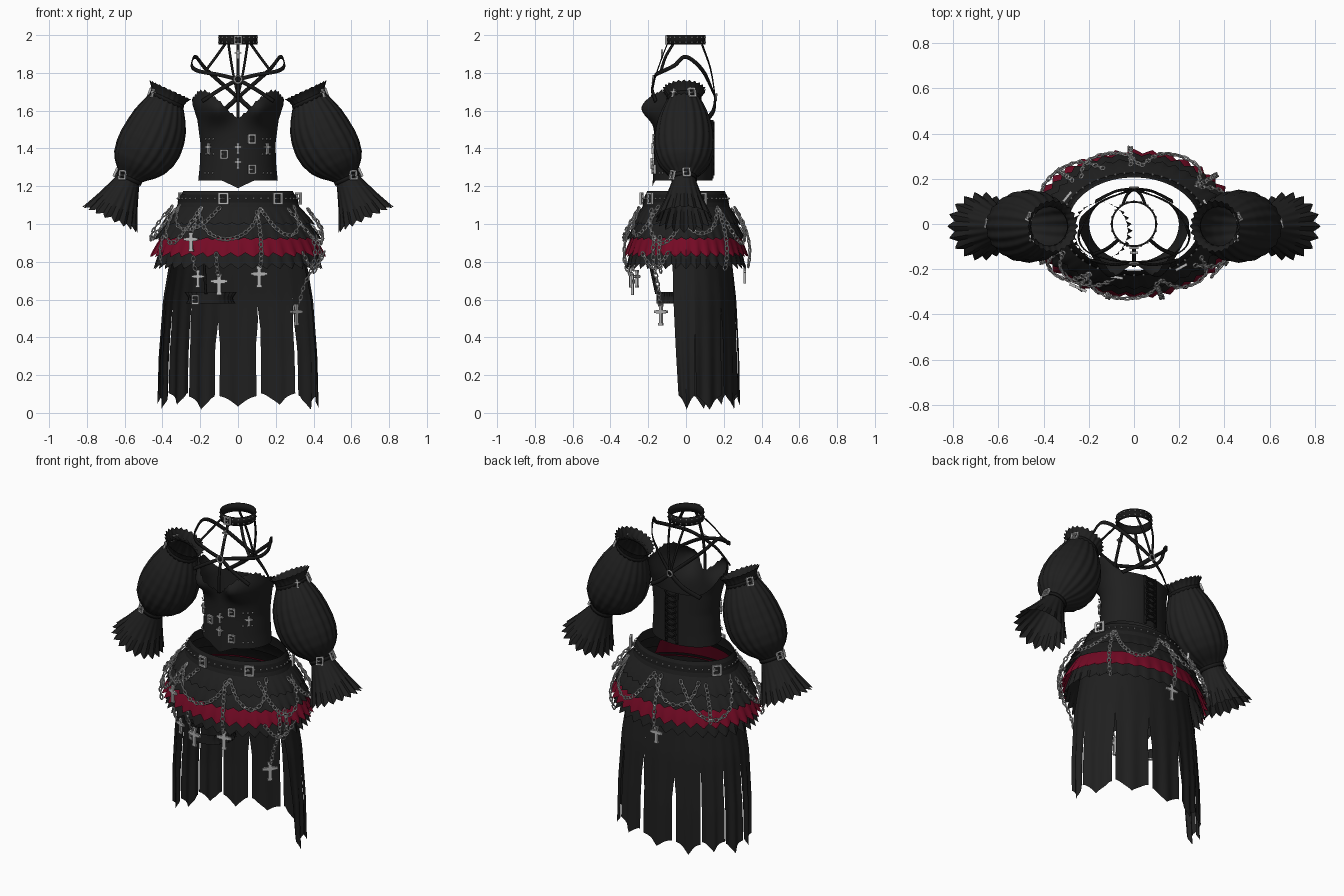
import bpy, bmesh, math, random
from math import sin, cos, pi, radians
from mathutils import Vector as V, Matrix

random.seed(4)
cube = bpy.data.objects.get("Cube")
if cube:
    bpy.data.objects.remove(cube)


def material(name, rgb, rough=0.8):
    m = bpy.data.materials.new(name)
    m.use_nodes = True
    m.diffuse_color = (*rgb, 1)
    b = m.node_tree.nodes["Principled BSDF"]
    b.inputs["Base Color"].default_value = (*rgb, 1)
    b.inputs["Roughness"].default_value = rough
    return m


CLOTH = material("black cloth", (0.014, 0.014, 0.014))
LEATHER = material("black leather", (0.009, 0.009, 0.009))
RED = material("dark red cloth", (0.175, 0.003, 0.018))
SILVER = material("dull silver", (0.48, 0.48, 0.48))


# ---- helpers ----
def grid(bm, fn, nu, nv, cu=False, cv=False):
    rows = [[bm.verts.new(fn(i / nu, j / nv)) for i in range(nu + (not cu))]
            for j in range(nv + (not cv))]
    for j in range(nv):
        a, b = rows[j], rows[(j + 1) % len(rows)]
        for i in range(nu):
            k = (i + 1) % len(a)
            bm.faces.new((a[i], a[k], b[k], b[i]))


def finish(name, bm, mat, thick=0, angle=40):
    bmesh.ops.recalc_face_normals(bm, faces=bm.faces)
    me = bpy.data.meshes.new(name)
    bm.to_mesh(me)
    bm.free()
    me.materials.append(mat)
    ob = bpy.data.objects.new(name, me)
    bpy.context.collection.objects.link(ob)
    if thick:
        mod = ob.modifiers.new("thickness", "SOLIDIFY")
        mod.thickness = thick
        mod.offset = 0
    bpy.ops.object.select_all(action="DESELECT")
    ob.select_set(True)
    bpy.context.view_layer.objects.active = ob
    bpy.ops.object.shade_smooth_by_angle(angle=radians(angle))


def sheet(name, fn, nu, nv, mat, cu=False, thick=0):
    bm = bmesh.new()
    grid(bm, fn, nu, nv, cu)
    finish(name, bm, mat, thick)


def at(x, table):
    # linear lookup in a table of (x, y)
    if x <= table[0][0]:
        return table[0][1]
    for (a, p), (b, q) in zip(table, table[1:]):
        if x <= b:
            return p + (q - p) * (x - a) / (b - a)
    return table[-1][1]


def spline(pts, t):
    n = len(pts) - 1
    i = min(int(t * n), n - 1)
    f = t * n - i
    a, b, c, d = (pts[max(0, min(n, k))] for k in (i - 1, i, i + 1, i + 2))
    return b + ((c - a) * f + (a * 2 - b * 5 + c * 4 - d) * f * f
                + (b * 3 - a - c * 3 + d) * f ** 3) * 0.5


def tri(x):
    return abs((x % 1) * 2 - 1) * 2 - 1


def strap(name, pts, width=0.016):
    pts = [V(p) for p in pts]

    def fn(u, v):
        p = spline(pts, u)
        t = spline(pts, min(1, u + 0.02)) - spline(pts, max(0, u - 0.02))
        side = t.cross(V((p.x, p.y, 0.03))).normalized()
        return p + side * width * (v - 0.5)
    sheet(name, fn, 8 * (len(pts) - 1), 1, LEATHER, thick=0.006)


def outward(p, n):
    # frame with z along the outward direction and y pointing up
    n = n.normalized()
    x = V((0, 0, 1)).cross(n).normalized()
    return Matrix.Translation(p) @ Matrix((x, n.cross(x), n)).transposed().to_4x4()


def box(bm, m, x, y, w, h, d=0.012):
    bmesh.ops.create_cube(bm, size=1, matrix=m @ Matrix.Translation((x, y, 0)) @ Matrix.Diagonal((w, h, d, 1)))


def cross(bm, m, s):
    box(bm, m, 0, 0, s * 0.2, s)
    box(bm, m, 0, s * 0.16, s * 0.62, s * 0.2)
    for x, y in ((0, 0.5), (0, -0.5), (0.31, 0.16), (-0.31, 0.16)):
        box(bm, m, x * s, y * s, s * 0.28, s * 0.14)


def buckle(bm, m, s):
    for k in (-1, 1):
        box(bm, m, 0, k * s * 0.5, s, s * 0.2)
        box(bm, m, k * s * 0.42, 0, s * 0.2, s)
    box(bm, m, -s * 0.2, 0, s * 0.6, s * 0.14)


def stud(bm, p, r=0.006):
    bmesh.ops.create_icosphere(bm, subdivisions=1, radius=r, matrix=Matrix.Translation(p))


def ring(bm, p, t, s, L, W, r=0.0042, n=10):
    nrm = t.cross(s)
    grid(bm, lambda u, v: p + t * cos(2 * pi * u) * (L + r * cos(2 * pi * v))
         + s * sin(2 * pi * u) * (W + r * cos(2 * pi * v)) + nrm * r * sin(2 * pi * v), n, 5, True, True)


def chain(bm, pts, step=0.025):
    dense = [spline(pts, i / 300) for i in range(301)]
    walked, k = 0, 0
    for a, b in zip(dense, dense[1:]):
        walked += (b - a).length
        if walked >= step:
            walked, k = 0, k + 1
            t = (b - a).normalized()
            n = V((b.x, b.y, 0)).normalized()
            s = t.cross(n).normalized()
            side = s + n * 0.3 if k % 2 else s - n * 0.7
            ring(bm, b, t, side.normalized(), 0.016, 0.01)


# ---- bodice ----
WIDTH = [(1.19, 0.215), (1.3, 0.203), (1.42, 0.198), (1.55, 0.215), (1.63, 0.24), (1.72, 0.25)]
FRONT = [(1.19, 0.178), (1.4, 0.168), (1.55, 0.17), (1.72, 0.17)]


def body(th, z, off=0.0):
    w = at(z, WIDTH) + off
    x = w * cos(th)
    if sin(th) > 0:
        return V((x, (0.14 + off) * sin(th), z))
    bust = 0.085 * math.exp(-((abs(x) - 0.115) / 0.08) ** 2 - ((z - 1.61) / 0.075) ** 2)
    return V((x, (at(z, FRONT) + off) * sin(th) - bust * min(1, -3 * sin(th)), z))


TOP = [(0, 1.56), (0.04, 1.585), (0.1, 1.65), (0.17, 1.705), (0.21, 1.705), (0.25, 1.66)]


def bodice(u, v):
    th = 2 * pi * u
    ax = 0.25 * abs(cos(th))
    if sin(th) < 0:
        top, low = at(ax, TOP) + 0.007 * tri(u * 48), 1.23 - 0.04 * max(0, 1 - ax / 0.1)
    else:
        top, low = 1.55 + 0.11 * abs(cos(th)) ** 10, 1.23
    return body(th, low + (top - low) * v)


sheet("bodice", bodice, 144, 28, CLOTH, True)
bm = bmesh.new()
for x, z, kind in ((0, 1.4, cross), (0, 1.32, cross), (-0.15, 1.4, cross), (0.15, 1.4, cross),
                   (-0.07, 1.37, buckle), (0.07, 1.45, buckle), (0.07, 1.29, buckle)):
    p = body(-math.acos(x / 0.2), z, 0.009)
    kind(bm, outward(p, V((p.x * 0.6, p.y, 0))), 0.05 if kind == cross else 0.042)
for z in (1.45, 1.37, 1.27):
    for a in (-145, -137, -129, -51, -43, -35):
        stud(bm, body(radians(a), z, 0.007))
finish("bodice_metalwork", bm, SILVER)
for s in (-1, 1):
    strap("lacing_edge", [body(radians(90 + s * 10), z, 0.004) for z in (1.24, 1.35, 1.45, 1.55)], 0.014)
    strap("back_lacing", [body(radians(90 + s * (9 if i % 2 else -9)), 1.26 + i * 0.035, 0.01)
                          for i in range(9)], 0.008)

# ---- choker and harness ----
sheet("choker", lambda u, v: V((0.098 * cos(2 * pi * u), 0.098 * sin(2 * pi * u), 1.95 + 0.05 * v)),
      40, 1, LEATHER, True, 0.008)
bm = bmesh.new()
for i in range(20):
    for z in (1.962, 1.988):
        stud(bm, V((0.102 * cos(pi * i / 10), 0.102 * sin(pi * i / 10), z)), 0.005)
buckle(bm, outward(V((0, -0.105, 1.975)), V((0, -1, 0))), 0.04)
for p, r in (((0, -0.175, 1.765), 0.02), ((0, 0.16, 1.67), 0.018)):
    ring(bm, V(p), V((1, 0, 0)), V((0, 0.1, 1)), r, r, 0.005, 16)
cross(bm, outward(V((0, -0.127, 1.9)), V((0, -1, 0))), 0.04)
finish("harness_metalwork", bm, SILVER)
strap("throat_strap", [(0, -0.1, 1.95), (0, -0.135, 1.86), (0, -0.165, 1.765), (0, -0.185, 1.65), (0, -0.185, 1.56)])
for s in (-1, 1):
    strap("neck_strap", [(s * 0.07, -0.07, 1.95), (s * 0.12, -0.11, 1.88), (s * 0.18, -0.135, 1.8)])
    strap("shoulder_loop", [(0, -0.168, 1.765), (s * 0.1, -0.16, 1.79), (s * 0.21, -0.12, 1.81), (s * 0.245, -0.06, 1.84),
                            (s * 0.225, 0, 1.885), (s * 0.16, 0.09, 1.81), (0, 0.155, 1.67)], 0.02)
    strap("cup_strap", [(0, -0.168, 1.765), (s * 0.09, -0.18, 1.715), (s * 0.19, -0.16, 1.65)], 0.02)
    strap("nape_strap", [(s * 0.05, 0.085, 1.95), (s * 0.03, 0.13, 1.82), (0, 0.155, 1.67)], 0.012)
    strap("back_strap", [(0, 0.155, 1.67), (s * 0.08, 0.145, 1.6), (s * 0.17, 0.1, 1.54)], 0.024)

# ---- sleeves ----
PUFF = [(0, 0.118), (0.025, 0.1), (0.05, 0.09), (0.08, 0.106), (0.12, 0.126), (0.17, 0.146), (0.23, 0.16),
        (0.3, 0.167), (0.36, 0.162), (0.42, 0.143), (0.46, 0.115), (0.49, 0.083), (0.515, 0.062)]
CUFF = [(0.515, 0.062), (0.55, 0.072), (0.65, 0.108), (0.75, 0.15)]
for s, side in ((1, "left"), (-1, "right")):
    base, axis, e1 = V((s * 0.36, -0.01, 1.71)), V((s * 0.42, 0, -0.907)), V((s * 0.907, 0, 0.42))

    def arm(th, t, r):
        sag = 0.026 * max(0, sin(pi * min(1, max(0, t) / 0.515)))
        return base + axis * t + e1 * (r * cos(th) - sag) + V((0, 0.95 * r * sin(th), 0))

    def puff(u, v):
        t = 0.515 * v
        frill = max(0, 1 - t / 0.04)
        r = at(t, PUFF) * (1 + 0.022 * cos(40 * pi * u) * (1 - frill) + 0.045 * frill * tri(u * 24))
        return arm(2 * pi * u, t - 0.003 * frill * tri(u * 24), r)

    def cuff(u, v):
        t = 0.515 + 0.235 * v
        r = at(t, CUFF) * (1 + 0.08 * v * tri(u * 18))
        return arm(2 * pi * u, t + 0.01 * v * v * tri(u * 18), r)

    sheet(side + "_puff_sleeve", puff, 144, 42, CLOTH, True)
    sheet(side + "_cuff", cuff, 108, 8, CLOTH, True)
    for t, r in ((0.045, 0.094), (0.507, 0.069)):
        sheet(side + "_sleeve_band", lambda u, v: arm(2 * pi * u, t + 0.02 * v, r), 32, 1, LEATHER, True, 0.006)
    bm = bmesh.new()
    for t, r, th, kind in ((0.055, 0.104, -35, cross), (0.055, 0.104, 25, buckle),
                           (0.515, 0.077, 10, buckle), (0.515, 0.077, -60, buckle)):
        p = arm(radians(th), t, r)
        kind(bm, outward(p, p - arm(0, t, 0)), 0.042)
    finish(side + "_sleeve_buckles", bm, SILVER)

# ---- tiered skirt ----
RATIO = 0.71


def tier(name, z0, z1, r0, r1, pleats, amp, mat, zig=0.006):
    def fn(u, v):
        th = 2 * pi * u
        w = tri(u * pleats)
        r = r0 + (r1 - r0) * (1 - (1 - v) ** 1.2) + amp * v * w
        return V((r * cos(th), r * RATIO * sin(th), z0 + (z1 - z0) * v - zig * v * w))
    sheet(name, fn, pleats * 4, 5, mat, True)


tier("waistband", 1.175, 1.09, 0.29, 0.325, 36, 0, CLOTH, 0)
tier("first_ruffle", 1.11, 1.0, 0.305, 0.4, 40, 0.009, CLOTH)
tier("second_ruffle", 1.03, 0.922, 0.35, 0.435, 40, 0.01, CLOTH)
tier("red_ruffle", 0.965, 0.836, 0.385, 0.454, 36, 0.014, RED, 0.012)
tier("hem_ruffle", 0.96, 0.775, 0.375, 0.435, 36, 0.012, CLOTH, 0.014)
tier("hip_belt", 1.155, 1.115, 0.304, 0.32, 36, 0, LEATHER, 0)


def lining(u, v):
    th, r = radians(-150 + 120 * u), 0.29 + 0.055 * v
    return V((r * cos(th), r * RATIO * sin(th), 1.09 - 0.1 * v))


sheet("front_lining", lining, 30, 2, RED)

# ---- trailing cloth strips ----
edges = [-18, 10, 43, 75, 105, 128, 150, 172, 198]
gaps = [0.5, 1.6, 1.8, 1.8, 0.6, 0.5, 0.5]
bm = bmesh.new()
for i, (a, b) in enumerate(zip(edges, edges[1:])):
    slit, low, edge = random.uniform(0.45, 0.58), random.uniform(0.015, 0.05), random.uniform(0.08, 0.11)
    before, after = ([0] + gaps + [0])[i:i + 2]

    def strip(u, v):
        z = 0.88 + (edge - (edge - low) * (1 - abs(2 * u - 1)) ** 1.5 - 0.88) * v
        opening = min(1, max(0, (slit - z) / 0.12))
        start = a + opening * before + (10 * v if i == 0 else 0)
        end = b - opening * after - (10 * v if i == len(gaps) else 0)
        th = radians(start + (end - start) * u)
        k = 1 + 0.018 * v * cos(4 * pi * u)
        r = at(z, [(0, 0.42), (0.3, 0.415), (0.6, 0.395), (0.88, 0.35)]) * k
        return V((r * cos(th), r * 0.67 * sin(th), z))
    grid(bm, strip, 14, 20)
finish("trailing_strips", bm, CLOTH)

# ---- garter ----
sheet("garter", lambda u, v: V((-0.145 + (0.115 + 0.02 * abs(v - 0.4) * (1 + tri(u * 26))) * cos(2 * pi * u),
                                -0.03 + 0.125 * sin(2 * pi * u), 0.58 + 0.06 * v)), 104, 4, CLOTH, True)
strap("garter_strap", [(-0.17, -0.155, 0.63), (-0.175, -0.175, 0.72), (-0.18, -0.2, 0.84)])
bm = bmesh.new()
buckle(bm, outward(V((-0.225, -0.135, 0.6)), V((-0.5, -1, 0))), 0.042)
finish("garter_buckle", bm, SILVER)

# ---- chains, crosses and belt metalwork ----
OUTER = [(0.5, 0.34), (0.7, 0.4), (0.78, 0.45), (0.85, 0.462), (0.93, 0.447), (1.0, 0.415), (1.1, 0.34), (1.17, 0.31)]


def on_skirt(deg, z):
    r = at(z, OUTER) + 0.016
    return V((r * cos(radians(deg)), r * RATIO * sin(radians(deg)), z))


bm = bmesh.new()
swags = [(-190, -150, 0.92), (-155, -122, 0.9), (-150, -105, 0.97), (-125, -70, 0.92), (-72, -35, 0.94), (-45, 0, 0.9),
         (-10, 40, 0.95), (40, 85, 0.9), (85, 130, 0.95), (110, 165, 0.88)]
for a, b, low in swags:
    chain(bm, [on_skirt(a + (b - a) * f, 1.09 - (1.09 - low) * (1 - (2 * f - 1) ** 2))
               for f in (0, 0.2, 0.4, 0.6, 0.8, 1)])
drops = [(-122, 1.1, 0.95, 0.09), (-75, 1.08, 0.77, 0.1), (-104, 0.86, 0.73, 0.1), (-31, 0.95, 0.57, 0.1),
         (-120, 0.84, 0.75, 0.08), (92, 1.1, 0.78, 0.09), (40, 1.1, 0.75, 0), (-25, 0.95, 0.75, 0),
         (135, 1.08, 0.85, 0), (-150, 0.95, 0.8, 0)]
for a, z0, z1, size in drops:
    chain(bm, [on_skirt(a, z0 + (z1 - z0) * f / 4) for f in range(5)])
    if size:
        p = on_skirt(a, z1 - size * 0.5)
        cross(bm, outward(p, V((p.x, p.y * 2, 0))), size)
chain(bm, [on_skirt(a, 0.77 + 0.0004 * (a + 30) ** 2) for a in (-45, -35, -25, -15)])
finish("skirt_chains", bm, SILVER)
bm = bmesh.new()
for i in range(48):
    th = pi * i / 24
    stud(bm, V((0.32 * cos(th), 0.32 * RATIO * sin(th), 1.135)))
for deg in (-103, -52, 20, 150):
    p = on_skirt(deg, 1.135)
    buckle(bm, outward(p, V((p.x, p.y * 2, 0))), 0.055)
finish("belt_metalwork", bm, SILVER)
